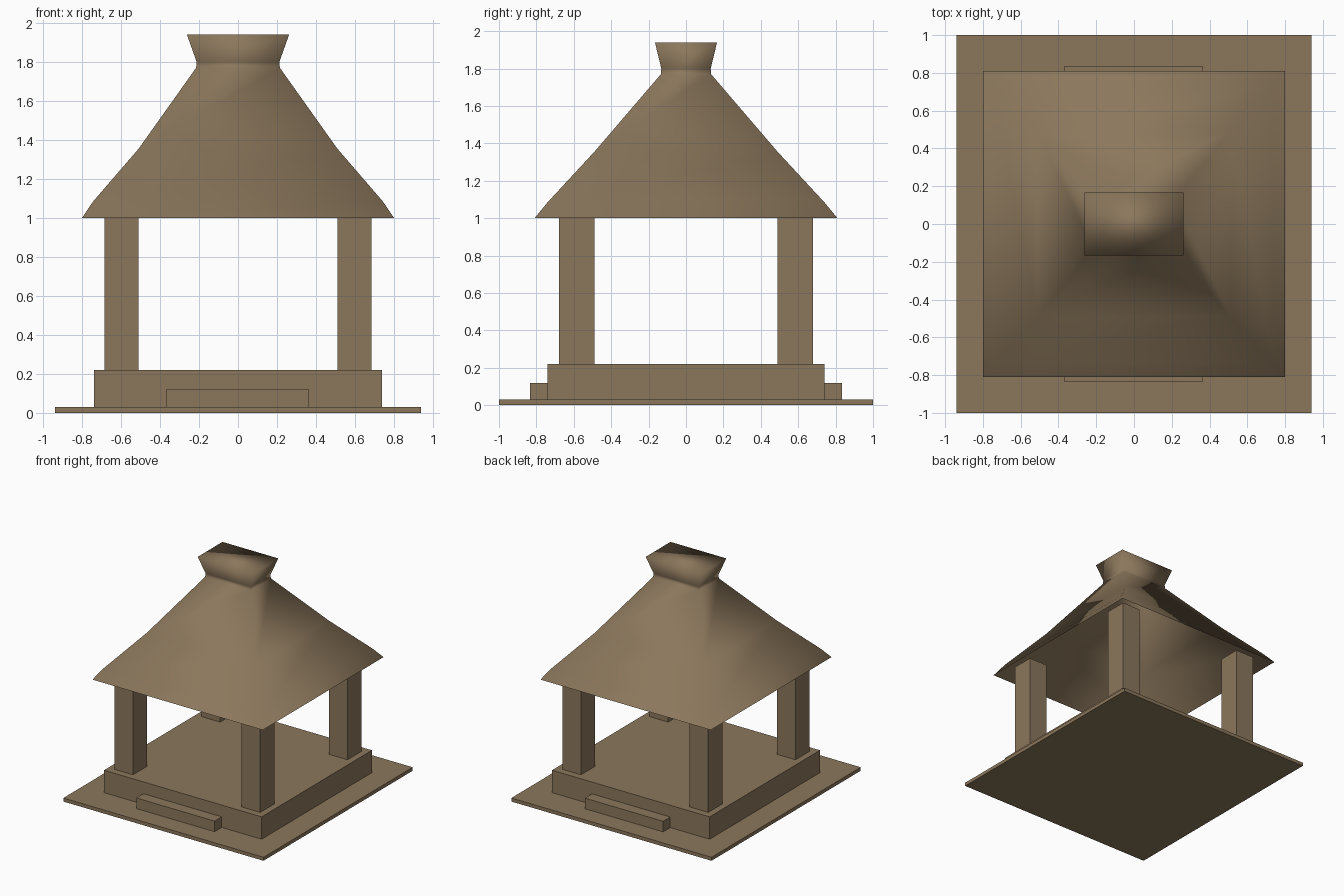
import bpy, bmesh

if "Cube" in bpy.data.objects:
    bpy.data.objects.remove(bpy.data.objects["Cube"])

wood = bpy.data.materials.new("brown_wood")
wood.diffuse_color = (0.26, 0.185, 0.107, 1)
wood.use_nodes = True
wood.node_tree.nodes["Principled BSDF"].inputs["Base Color"].default_value = wood.diffuse_color


def finish(name, bm, smooth=False):
    bmesh.ops.recalc_face_normals(bm, faces=bm.faces)
    for f in bm.faces:
        f.smooth = smooth
    me = bpy.data.meshes.new(name)
    bm.to_mesh(me)
    bm.free()
    me.materials.append(wood)
    ob = bpy.data.objects.new(name, me)
    bpy.context.collection.objects.link(ob)
    return ob


def box(name, x0, x1, y0, y1, z0, z1):
    bm = bmesh.new()
    bmesh.ops.create_cube(bm, size=1)
    for v in bm.verts:
        v.co = (x1 if v.co.x > 0 else x0,
                y1 if v.co.y > 0 else y0,
                z1 if v.co.z > 0 else z0)
    return finish(name, bm)


# Ground slab and raised floor
box("base_slab", -0.94, 0.94, -1, 1, 0, 0.03)
box("raised_floor", -0.74, 0.74, -0.74, 0.74, 0.03, 0.22)

# Steps at front and back
box("front_step", -0.37, 0.365, -0.835, -0.74, 0.03, 0.12)
box("back_step", -0.37, 0.365, 0.74, 0.835, 0.03, 0.12)

# Four corner pillars, ending just inside the roof
for sy, side in ((-1, "front"), (1, "back")):
    for sx, hand in ((-1, "left"), (1, "right")):
        xs = sorted((sx * 0.51, sx * 0.685))
        ys = sorted((sy * 0.49, sy * 0.68))
        box(f"{side}_{hand}_pillar", *xs, *ys, 0.22, 1.06)

# Roof: open-bottomed smooth shell of stacked rectangles (half x, half y, z)
levels = [(0.80, 0.81, 1.0), (0.743, 0.74, 1.085), (0.51, 0.49, 1.355),
          (0.215, 0.134, 1.77), (0.212, 0.132, 1.80), (0.262, 0.166, 1.94)]
bm = bmesh.new()
rings = [[bm.verts.new((sx * hx, sy * hy, z))
          for sx, sy in ((-1, -1), (1, -1), (1, 1), (-1, 1))]
         for hx, hy, z in levels]
for low, high in zip(rings, rings[1:]):
    for i in range(4):
        j = (i + 1) % 4
        bm.faces.new((low[i], low[j], high[j], high[i]))
bm.faces.new(rings[-1])
finish("roof", bm, smooth=True)
